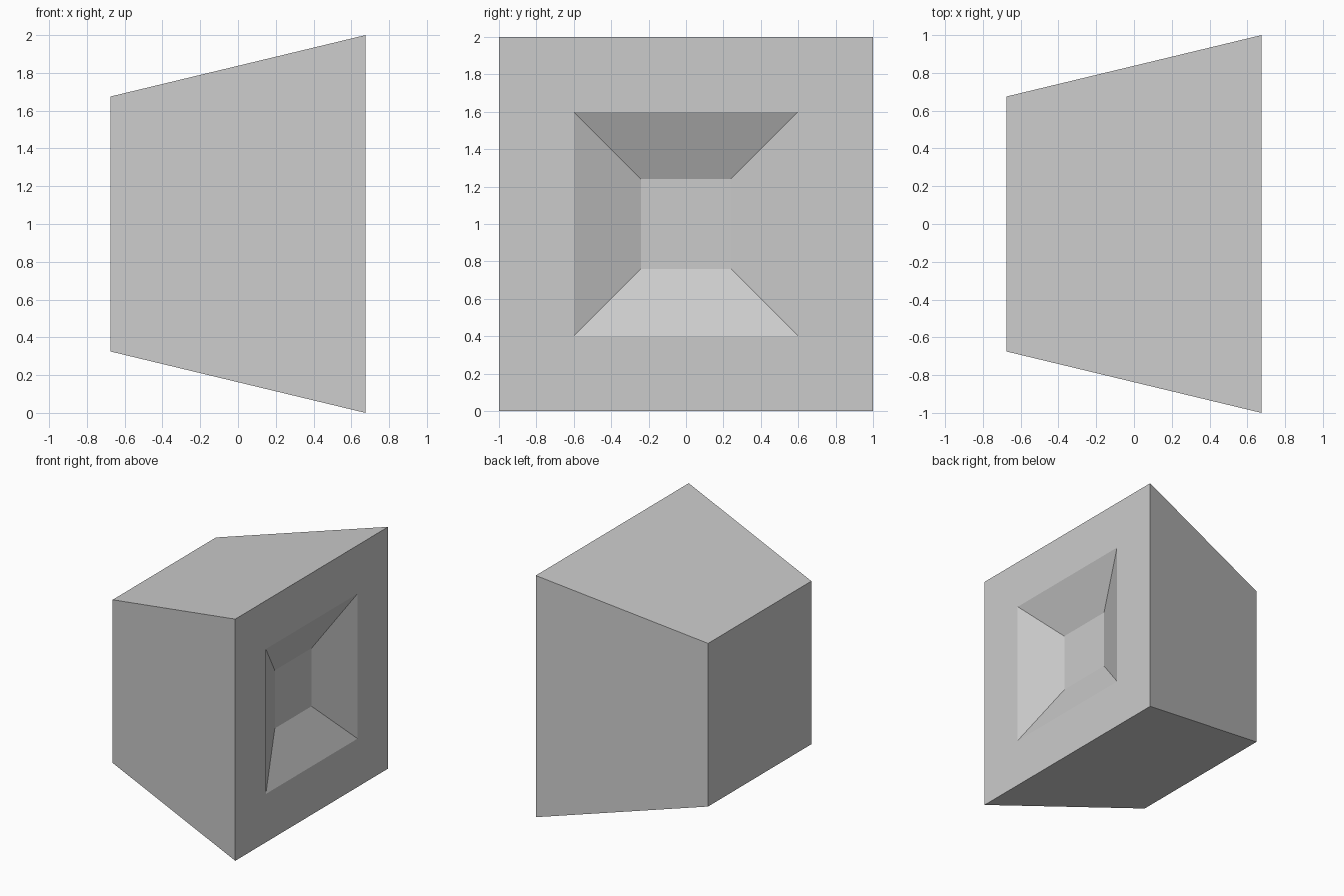
import bpy
import bmesh

cube = bpy.data.objects.get("Cube")
if cube:
    bpy.data.objects.remove(cube, do_unlink=True)

# Single plain grey
grey = bpy.data.materials.new("plain_grey")
grey.use_nodes = True
colour = (0.6, 0.6, 0.6, 1.0)
grey.diffuse_color = colour
grey.node_tree.nodes["Principled BSDF"].inputs["Base Color"].default_value = colour

HALF_LENGTH = 0.675
RECESS_DEPTH = 0.17
CENTRE_Z = 1.0


def square_ring(bm, x, half):
    """Square of vertices facing +x, counter-clockwise seen from +x."""
    corners = ((-1, -1), (1, -1), (1, 1), (-1, 1))
    return [bm.verts.new((x, y * half, CENTRE_Z + z * half)) for y, z in corners]


# Tapered block, outer skin first, then the rim and the sunken square
bm = bmesh.new()
sections = (
    (-HALF_LENGTH, 0.675),               # small closed end
    (HALF_LENGTH, 1.0),                  # large end
    (HALF_LENGTH, 0.6),                  # recess mouth
    (HALF_LENGTH - RECESS_DEPTH, 0.24),  # recess floor
)
rings = [square_ring(bm, x, half) for x, half in sections]
for a, b in zip(rings, rings[1:]):
    for i in range(4):
        j = (i + 1) % 4
        bm.faces.new((a[i], a[j], b[j], b[i]))
bm.faces.new(rings[0][::-1])
bm.faces.new(rings[-1])
bmesh.ops.recalc_face_normals(bm, faces=bm.faces)

mesh = bpy.data.meshes.new("tapered_block")
bm.to_mesh(mesh)
bm.free()
mesh.materials.append(grey)
block = bpy.data.objects.new("tapered_block", mesh)
bpy.context.collection.objects.link(block)
